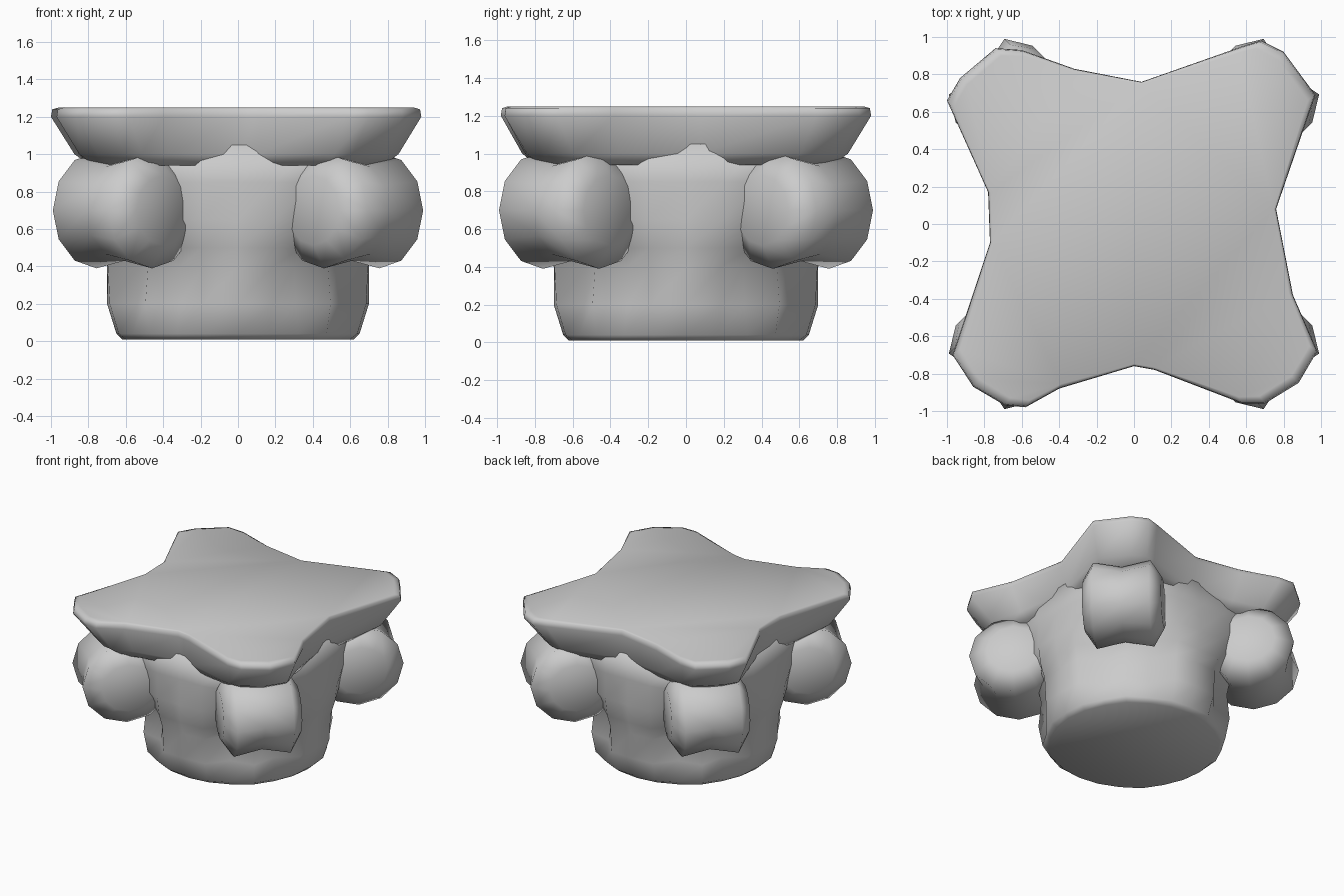
import bpy
import bmesh
from math import sin, cos, pi, hypot, sqrt

default_cube = bpy.data.objects.get("Cube")
if default_cube:
    bpy.data.objects.remove(default_cube, do_unlink=True)

stone = bpy.data.materials.new("grey stone")
stone.use_nodes = True
stone_colour = (0.6, 0.6, 0.6, 1)
stone.diffuse_color = stone_colour
stone.node_tree.nodes["Principled BSDF"].inputs["Base Color"].default_value = stone_colour


def loft(name, rings):
    """Skin a list of equal point rings, cap both ends and shade it smooth."""
    bm = bmesh.new()
    loops = [[bm.verts.new(point) for point in ring] for ring in rings]
    for lower, upper in zip(loops, loops[1:]):
        for i in range(len(lower)):
            j = (i + 1) % len(lower)
            bm.faces.new((lower[i], lower[j], upper[j], upper[i]))
    caps = [bm.faces.new(loops[0][::-1]), bm.faces.new(loops[-1])]
    bmesh.ops.triangulate(bm, faces=caps)
    bmesh.ops.recalc_face_normals(bm, faces=bm.faces)
    for face in bm.faces:
        face.smooth = True
    mesh = bpy.data.meshes.new(name)
    bm.to_mesh(mesh)
    bm.free()
    mesh.materials.append(stone)
    part = bpy.data.objects.new(name, mesh)
    bpy.context.collection.objects.link(part)
    return part


# Bell: round foot, a broad leaf on each face, a narrow one under each corner,
# hollows between them, and an upper part that swells out to meet the scrolls
def bell_ring(height, face, edge, hollow, corner):
    ring = []
    radii = (face, edge, hollow, corner, hollow, edge)
    for i in range(24):
        angle = 2 * pi * i / 24
        radius = radii[i % 6]
        ring.append((radius * cos(angle), radius * sin(angle), height))
    return ring


bell_profile = [(0.01, 0.62, 0.62, 0.62, 0.63), (0.04, 0.65, 0.66, 0.65, 0.67),
                (0.2, 0.7, 0.71, 0.62, 0.7), (0.4, 0.7, 0.72, 0.61, 0.68),
                (0.5, 0.73, 0.75, 0.68, 0.7), (0.65, 0.75, 0.77, 0.77, 0.76),
                (0.85, 0.74, 0.77, 0.81, 0.86), (1.05, 0.74, 0.77, 0.82, 0.98)]
loft("bell", [bell_ring(*row) for row in bell_profile])


# Abacus: flared slab with four concave sides and blunt corners
outline = [(.76, .08), (.97, .69), (.8, .92), (.68, .98), (.58, .95),
           (.04, .76), (-.32, .83), (-.6, .93), (-.74, .94), (-.93, .78),
           (-1, .66), (-.78, .17), (-.77, -.1), (-.97, -.7), (-.86, -.87),
           (-.69, -.97), (-.58, -.98), (-.4, -.88), (0, -.76), (.11, -.78),
           (.58, -.96), (.7, -.96), (.88, -.85), (.98, -.68), (.85, -.38)]


def abacus_ring(height, inset):
    ring = []
    for x, y in outline:
        scale = 1 - inset * (hypot(x, y) - 0.5)
        ring.append((x * scale, y * scale, height))
    return ring


abacus_profile = [(0.94, 0.3), (1.0, 0.18), (1.2, 0), (1.24, 0.01), (1.25, 0.06)]
loft("abacus", [abacus_ring(*row) for row in abacus_profile])


# Corner scrolls: rounded drums lying across each diagonal, pinched at the waist
def scroll_ring(offset, scale, sx, sy):
    ring = []
    for i in range(12):
        angle = 2 * pi * i / 12
        reach = 0.86 + 0.33 * scale * cos(angle)
        height = 0.7 + 0.31 * scale * sin(angle)
        ring.append((sx * (reach - offset) / sqrt(2),
                     sy * (reach + offset) / sqrt(2), height))
    return ring


scroll_rows = [(-0.29, 0.6), (-0.21, 1), (0, 0.87), (0.21, 1), (0.29, 0.6)]
for depth, sy in (("front", -1), ("back", 1)):
    for side, sx in (("right", -1), ("left", 1)):
        loft(f"{depth}_{side}_scroll",
             [scroll_ring(offset, scale, sx, sy) for offset, scale in scroll_rows])
